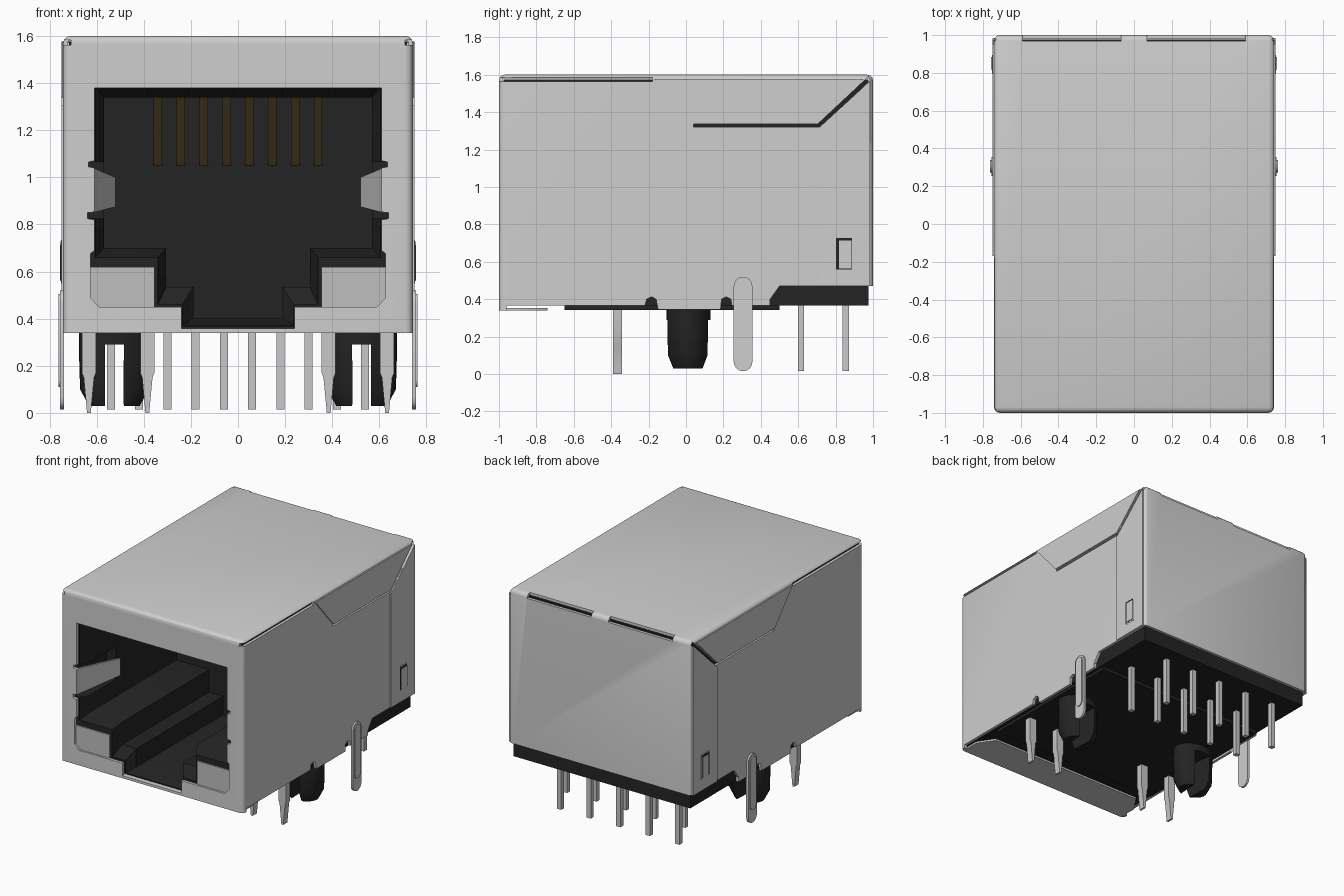
import bpy, bmesh, math

if "Cube" in bpy.data.objects:
    bpy.data.objects.remove(bpy.data.objects["Cube"])


def material(name, r, g, b):
    m = bpy.data.materials.new(name)
    m.diffuse_color = (r, g, b, 1)
    m.use_nodes = True
    m.node_tree.nodes["Principled BSDF"].inputs["Base Color"].default_value = m.diffuse_color
    return m


SILVER = material("silver metal", 0.62, 0.62, 0.62)
TIN = material("tin pin", 0.58, 0.58, 0.58)
LENS = material("grey lens", 0.52, 0.52, 0.52)
BLACK = material("black plastic", 0.017, 0.017, 0.017)
GOLD = material("dull gold", 0.24, 0.155, 0.05)


def loft(name, rings, mat=None, bevel=0, bevel_rule=None):
    """Skin a list of equal-length rings and cap both ends."""
    bm = bmesh.new()
    loops = [[bm.verts.new(p) for p in r] for r in rings]
    n = len(loops[0])
    for a, b in zip(loops, loops[1:]):
        for i in range(n):
            j = (i + 1) % n
            bm.faces.new((a[i], a[j], b[j], b[i]))
    bm.faces.new(loops[0])
    bm.faces.new(loops[-1])
    bmesh.ops.recalc_face_normals(bm, faces=bm.faces)
    if bevel:
        edges = [e for e in bm.edges if bevel_rule(e)]
        bmesh.ops.bevel(bm, geom=edges, offset=bevel, segments=3, profile=0.5, affect='EDGES')
    me = bpy.data.meshes.new(name)
    bm.to_mesh(me)
    bm.free()
    ob = bpy.data.objects.new(name, me)
    bpy.context.collection.objects.link(ob)
    if mat:
        me.materials.append(mat)
    return ob


def prism(name, pts, axis, a, b, mat=None, **kw):
    """Extrude a 2D outline along an axis from a to b."""
    place = {'x': lambda u, v, d: (d, u, v),
             'y': lambda u, v, d: (u, d, v),
             'z': lambda u, v, d: (u, v, d)}[axis]
    return loft(name, [[place(u, v, d) for u, v in pts] for d in (a, b)], mat, **kw)


def box(name, x, y, z, mat=None, **kw):
    pts = [(x[0], y[0]), (x[1], y[0]), (x[1], y[1]), (x[0], y[1])]
    return prism(name, pts, 'z', z[0], z[1], mat, **kw)


def mirrored(half):
    return half + [(-u, v) for u, v in reversed(half)]


def stadium(cy, z0, z1, r, n=8):
    top = [(cy + r * math.cos(math.pi * i / n), z1 - r + r * math.sin(math.pi * i / n)) for i in range(n + 1)]
    low = [(cy - r * math.cos(math.pi * i / n), z0 + r - r * math.sin(math.pi * i / n)) for i in range(n + 1)]
    return top + low


def cut(ob, cutters):
    for c in cutters:
        c.hide_render = True
        m = ob.modifiers.new("cut", 'BOOLEAN')
        m.operation = 'DIFFERENCE'
        m.solver = 'EXACT'
        m.object = c
    bpy.context.view_layer.update()
    dg = bpy.context.evaluated_depsgraph_get()
    me = bpy.data.meshes.new_from_object(ob.evaluated_get(dg))
    ob.modifiers.clear()
    ob.data = me
    for c in cutters:
        bpy.data.objects.remove(c)


# Metal shield: rounded, hollow, open below, with the port opening in front
shield = box("shield", (-0.742, 0.742), (-1, 1), (0.34, 1.6), SILVER, bevel=0.03,
             bevel_rule=lambda e: max(v.co.z for v in e.verts) > 1)
opening = mirrored([(0.61, 1.38), (0.61, 1.07), (0.635, 1.065), (0.635, 1.045), (0.61, 1.04),
                    (0.61, 0.855), (0.64, 0.85), (0.64, 0.825), (0.61, 0.82), (0.61, 0.69),
                    (0.627, 0.675), (0.627, 0.49), (0.59, 0.45), (0.24, 0.45), (0.24, 0.358)])
trim = [(-0.96, 0.25), (-0.96, 0.365), (-0.22, 0.365), (-0.21, 0.4), (-0.185, 0.413), (-0.16, 0.4),
        (-0.15, 0.346), (0.185, 0.346), (0.19, 0.4), (0.215, 0.413), (0.24, 0.4), (0.245, 0.365),
        (0.45, 0.365), (0.45, 0.4), (0.5, 0.47), (1.1, 0.47), (1.1, 0.25)]
cutters = [box("cut_inside", (-0.722, 0.722), (-0.98, 0.98), (0.2, 1.58)),
           prism("cut_opening", opening, 'y', -1.1, -0.95),
           prism("cut_trim", trim, 'x', -0.9, 0.9)]
fold_gap = [(0.04, 1.321), (0.715, 1.321), (0.99, 1.572), (0.975, 1.59), (0.705, 1.337), (0.04, 1.337)]
for s in (-1, 1):
    cutters.append(box("cut_top_gap", (s * 0.71, s * 0.9), (-1.1, -0.18), (1.563, 1.584)))
    cutters.append(prism("cut_fold_gap", fold_gap, 'x', s * 0.71, s * 0.9))
    cutters.append(box("cut_back_slot", (s * 0.07, s * 0.59), (0.97, 1.1), (1.567, 1.7)))
cut(shield, cutters)

# Plastic housing with a stepped plug cavity and a chamfered mouth
housing = box("housing", (-0.718, 0.718), (-0.975, 0.976), (0.365, 1.574), BLACK)
mouth = mirrored([(0.605, 1.38), (0.605, 0.66), (0.34, 0.66), (0.34, 0.46), (0.235, 0.46), (0.235, 0.372)])
inner = mirrored([(0.57, 1.34), (0.57, 0.70), (0.305, 0.70), (0.305, 0.535), (0.19, 0.535), (0.19, 0.40)])
rings = [[(x, y, z) for x, z in p] for p, y in ((mouth, -0.99), (mouth, -0.97), (inner, -0.91), (inner, 0.1))]
cut(housing, [loft("cut_cavity", rings)] +
    [box("cut_spring_slot", (s * 0.5, s * 0.65), (-1.1, -0.6), (0.825, 1.065)) for s in (-1, 1)])
box("housing_foot", (-0.7, 0.7), (-0.65, 0.5), (0.342, 0.368), BLACK)

# Gold contacts slanting down into the cavity
for i in range(8):
    x = -0.34 + i * 0.0971
    prism("contact", [(-0.55, 1.34), (0.098, 1.05), (0.098, 1.075), (-0.5, 1.34)], 'x', x - 0.018, x + 0.018, GOLD)

# Folded lip below the front
prism("bottom_lip", mirrored([(0.72, -0.985), (0.72, -0.86), (0.64, -0.74)]), 'z', 0.34, 0.354, SILVER)

for s in (-1, 1):
    # Folded side flaps with a latch window
    prism("roof_flap", [(-0.17, 1.577), (0.04, 1.338), (0.705, 1.338), (0.95, 1.577)], 'x',
          s * 0.725, s * 0.75, SILVER)
    prism("rear_flap", [(0.705, 0.47), (0.705, 1.306), (0.975, 1.56), (0.985, 1.56), (0.985, 0.47)], 'x',
          s * 0.725, s * 0.75, SILVER)
    box("latch_frame", (s * 0.745, s * 0.752), (0.795, 0.895), (0.55, 0.735), SILVER)
    box("latch_gap", (s * 0.745, s * 0.753), (0.803, 0.887), (0.56, 0.727), BLACK)
    box("latch_tab", (s * 0.745, s * 0.756), (0.817, 0.885), (0.563, 0.713), SILVER)

    # Ground tab with a raised rib
    prism("ground_tab", stadium(0.305, 0.015, 0.52, 0.05), 'x', s * 0.738, s * 0.755, SILVER)
    prism("ground_tab_rib", stadium(0.305, 0.11, 0.505, 0.033), 'x', s * 0.75, s * 0.762, SILVER)

    # Spring finger bent into the opening
    fin = [(0.615, -0.995, 0.85), (0.615, -0.995, 1.04), (0.52, -0.62, 1.0), (0.52, -0.62, 0.875)]
    loft("spring_finger", [[(s * (x + t), y, z) for x, y, z in fin] for t in (0, 0.015)], SILVER)

    # Indicator lens beside the cavity
    prism("lens", [(s * u, v) for u, v in [(0.355, 0.445), (0.59, 0.445), (0.63, 0.49), (0.63, 0.62),
                                           (0.355, 0.62)]], 'y', -0.985, -0.9, LENS)

    # Split locating peg: a solid root and two prongs
    cx = s * 0.525

    def oval(z, k, a0=0.0, a1=2 * math.pi, off=0.0, sx=1, n=20):
        return [(cx + sx * max(off, 0.15 * k * math.cos(a0 + (a1 - a0) * i / n)),
                 0.013 + 0.117 * k * math.sin(a0 + (a1 - a0) * i / n), z) if off else
                (cx + 0.15 * k * math.cos(2 * math.pi * i / n),
                 0.013 + 0.117 * k * math.sin(2 * math.pi * i / n), z) for i in range(n)]

    loft("peg_root", [oval(0.37, 1), oval(0.29, 1)], BLACK)
    for side in (-1, 1):
        prong = [oval(z, k, -1.3, 1.3, off, side, 14)
                 for z, k, off in ((0.3, 1, 0.012), (0.25, 1, 0.024), (0.1, 0.97, 0.035), (0.03, 0.72, 0.04))]
        loft("peg_prong", prong, BLACK)

    # Press-fit lens pins with tapered tips
    for x in (0.385, 0.633):
        shape = [(0.03, 0.37), (0.03, 0.17), (0.022, 0.15), (0.008, 0.0)]
        prism("lens_pin", [(s * x + u, v) for u, v in mirrored(shape)], 'y', -0.39, -0.342, TIN)

# Staggered rows of solder pins
for i in range(10):
    x = 0.54 - 0.12 * i
    y = 0.615 if i % 2 == 0 else 0.855
    box("solder_pin", (x - 0.017, x + 0.017), (y - 0.017, y + 0.017), (0.015, 0.37), TIN)

# Smooth the rounded parts while keeping hard edges
bpy.ops.object.select_all(action='SELECT')
bpy.context.view_layer.objects.active = shield
bpy.ops.object.shade_smooth_by_angle(angle=math.radians(35))
